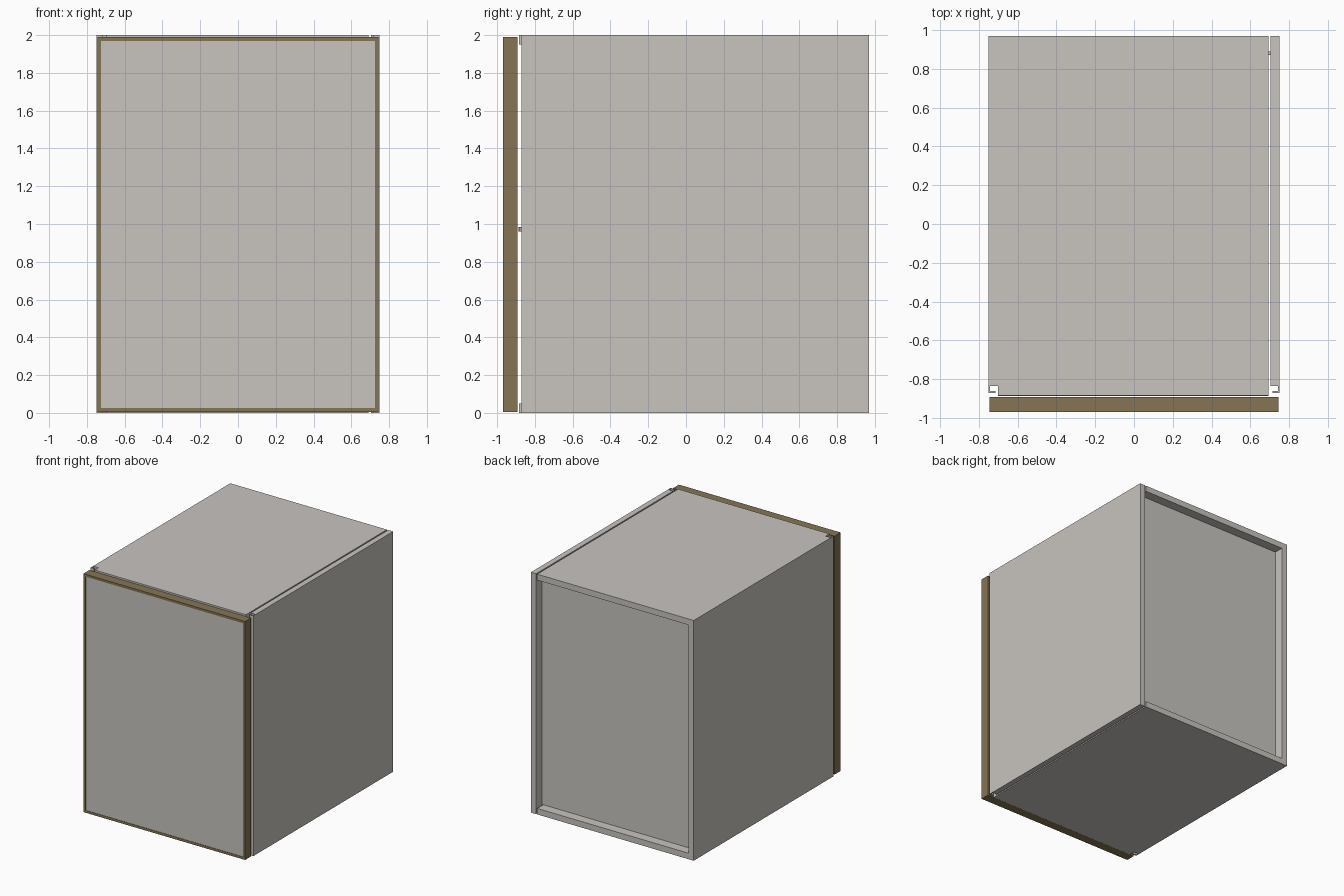
import bpy, bmesh

if "Cube" in bpy.data.objects:
    bpy.data.objects.remove(bpy.data.objects["Cube"])


def material(name, rgb):
    m = bpy.data.materials.new(name)
    m.diffuse_color = (*rgb, 1)
    m.use_nodes = True
    m.node_tree.nodes["Principled BSDF"].inputs["Base Color"].default_value = m.diffuse_color
    return m


GREY = material("warm_grey_laminate", (0.58, 0.555, 0.525))
BROWN = material("brown_edge_band", (0.235, 0.178, 0.088))


def finish(name, bm, mat):
    bmesh.ops.recalc_face_normals(bm, faces=bm.faces)
    me = bpy.data.meshes.new(name)
    bm.to_mesh(me)
    bm.free()
    me.materials.append(mat)
    ob = bpy.data.objects.new(name, me)
    bpy.context.collection.objects.link(ob)
    return ob


def add_box(bm, x0, x1, y0, y1, z0, z1):
    r = bmesh.ops.create_cube(bm, size=1)
    for v in r["verts"]:
        v.co = ((x0 + x1) / 2 + v.co.x * (x1 - x0),
                (y0 + y1) / 2 + v.co.y * (y1 - y0),
                (z0 + z1) / 2 + v.co.z * (z1 - z0))


def box(name, mat, *dims):
    bm = bmesh.new()
    add_box(bm, *dims)
    return finish(name, bm, mat)


def extrude_up(name, pts, height, mat):
    bm = bmesh.new()
    f = bm.faces.new([bm.verts.new((x, y, 0)) for x, y in pts])
    r = bmesh.ops.extrude_face_region(bm, geom=[f])
    verts = [g for g in r["geom"] if isinstance(g, bmesh.types.BMVert)]
    bmesh.ops.translate(bm, verts=verts, vec=(0, 0, height))
    return finish(name, bm, mat)


# Side panels: full height, with a hooked notch along the front inner edge
side = [(0.75, 0.97), (0.75, -0.87), (0.715, -0.87), (0.715, -0.86),
        (0.743, -0.86), (0.743, -0.835)]
for name, s, inner in (("left_side_panel", -1, 0.70), ("right_side_panel", 1, 0.703)):
    profile = side + [(inner, -0.835), (inner, 0.97)]
    extrude_up(name, [(s * x, y) for x, y in profile], 2.0, GREY)

# Top and bottom panels reach forward to the door
for name, z0 in (("bottom_panel", 0.0), ("top_panel", 1.95)):
    box(name, GREY, -0.70, 0.692, -0.885, 0.97, z0, z0 + 0.05)

# Recessed back panel
box("back_panel", GREY, -0.70, 0.703, 0.87, 0.89, 0.05, 1.95)

# Middle shelf with brown front strip
box("middle_shelf", GREY, -0.70, 0.692, -0.875, 0.87, 0.96, 0.985)
box("shelf_front_strip", BROWN, -0.70, 0.692, -0.886, -0.875, 0.96, 0.985)

# Door: brown edge frame around a grey panel
X, T, Z0, Z1, Y0, Y1 = 0.745, 0.02, 0.005, 1.99, -0.97, -0.892
bm = bmesh.new()
add_box(bm, -X, -X + T, Y0, Y1, Z0, Z1)
add_box(bm, X - T, X, Y0, Y1, Z0, Z1)
add_box(bm, -X + T, X - T, Y0, Y1, Z0, Z0 + T)
add_box(bm, -X + T, X - T, Y0, Y1, Z1 - T, Z1)
finish("door_frame", bm, BROWN)
box("door_panel", GREY, -X + T, X - T, Y0 + 0.003, Y1 - 0.003, Z0 + T, Z1 - T)
